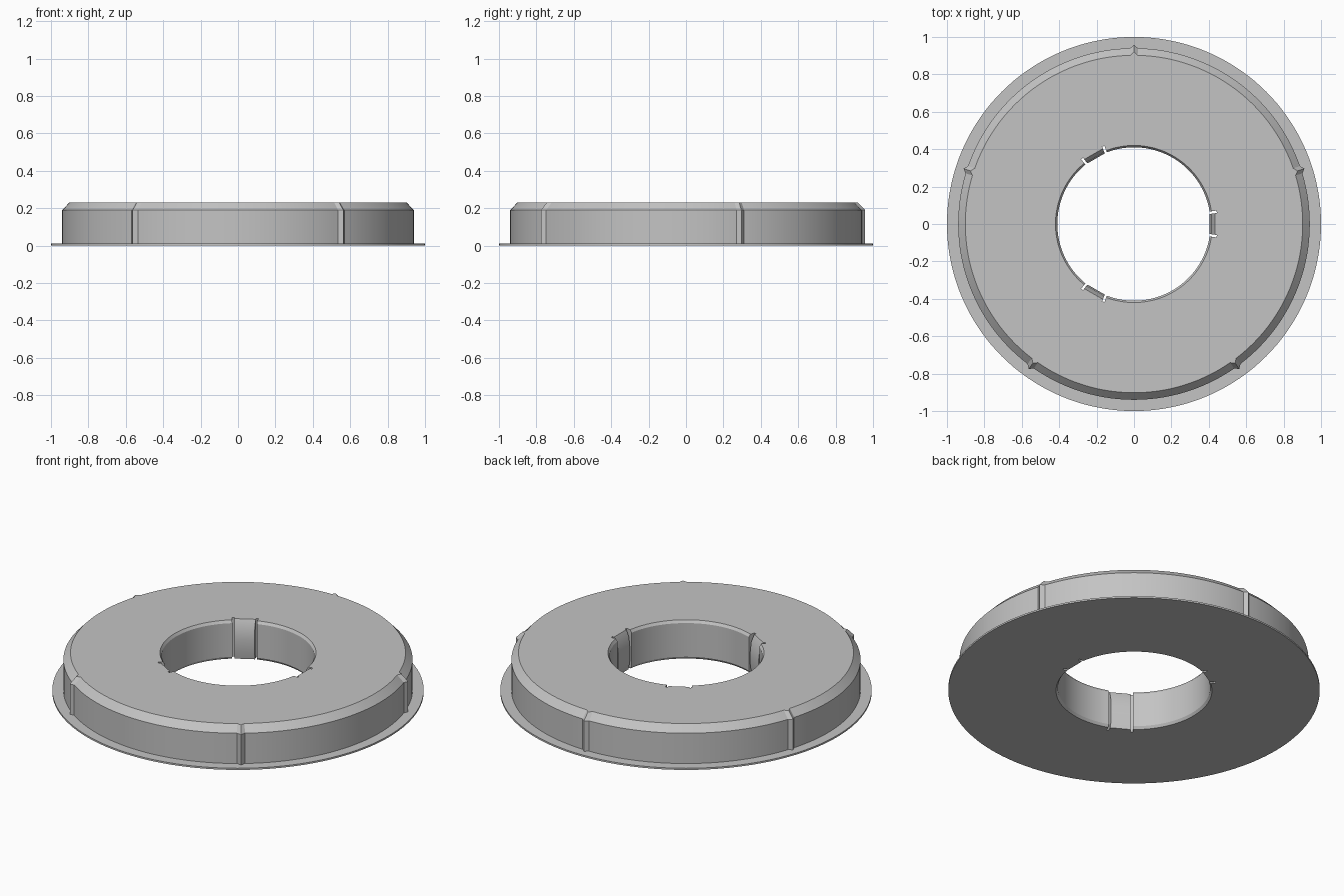
import bpy, bmesh, math

if "Cube" in bpy.data.objects:
    bpy.data.objects.remove(bpy.data.objects["Cube"])

TAU = 2 * math.pi
SEG = 144
EPS = 0.0004
RIB_HALF = 0.022                      # half angle of an outer rib
S0, S1 = 0.132, 0.162                 # angular limits of a clip slit
RIBS = [math.radians(90 + 72 * i) for i in range(5)]
CLIPS = [math.radians(120 * i) for i in range(3)]


def diff(a, b):
    return (a - b + math.pi) % TAU - math.pi


def rib_offset(a):
    # triangular rib, zero outside its half angle
    d = min(abs(diff(a, r)) for r in RIBS)
    return 0.018 * max(0, 1 - d / RIB_HALF)


def inner_profile(a):
    # bore wall, bulged spring clip or slit, from top to bottom
    d = min(abs(diff(a, c)) for c in CLIPS)
    if d < S0:
        c = math.cos(d)
        return [(0.432 / c, 0.23), (0.413 / c, 0.19), (0.405 / c, 0.12),
                (0.407 / c, 0.05), (0.416 / c, 0.0)]
    if d < S1:
        return [(0.447, z) for z in (0.23, 0.19, 0.12, 0.05, 0.0)]
    return [(0.42, 0.23), (0.41, 0.215), (0.41, 0.12), (0.41, 0.015), (0.42, 0.0)]


# angles: even division plus exact feature edges
special = [r + k * RIB_HALF for r in RIBS for k in (-1, 0, 1)]
for c in CLIPS:
    for s in (-1, 1):
        for e in (S0, S1):
            special += [c + s * (e - EPS), c + s * (e + EPS)]
special = [a % TAU for a in special]
angles = list(special)
for i in range(SEG):
    a = TAU * i / SEG
    if all(abs(diff(a, b)) > 0.006 for b in special):
        angles.append(a)
angles.sort()

# sweep the closed profile around the axis
bm = bmesh.new()
cols = []
for a in angles:
    o = rib_offset(a)
    prof = [(1.0, 0.0), (1.0, 0.01), (0.94 + o, 0.01), (0.94 + o, 0.19),
            (0.902 + o, 0.23)] + inner_profile(a)
    cols.append([bm.verts.new((r * math.cos(a), r * math.sin(a), z)) for r, z in prof])
for i, p in enumerate(cols):
    q = cols[(i + 1) % len(cols)]
    for j in range(len(p)):
        k = (j + 1) % len(p)
        bm.faces.new((p[j], q[j], q[k], p[k]))
bmesh.ops.recalc_face_normals(bm, faces=bm.faces[:])

mesh = bpy.data.meshes.new("ring_cap")
bm.to_mesh(mesh)
bm.free()
ring = bpy.data.objects.new("ring_cap", mesh)
bpy.context.collection.objects.link(ring)

# single light grey
mat = bpy.data.materials.new("light_grey")
mat.diffuse_color = (0.55, 0.55, 0.55, 1)
mat.use_nodes = True
mat.node_tree.nodes["Principled BSDF"].inputs["Base Color"].default_value = mat.diffuse_color
mesh.materials.append(mat)

bpy.context.view_layer.objects.active = ring
ring.select_set(True)
bpy.ops.object.shade_smooth_by_angle(angle=math.radians(25))
